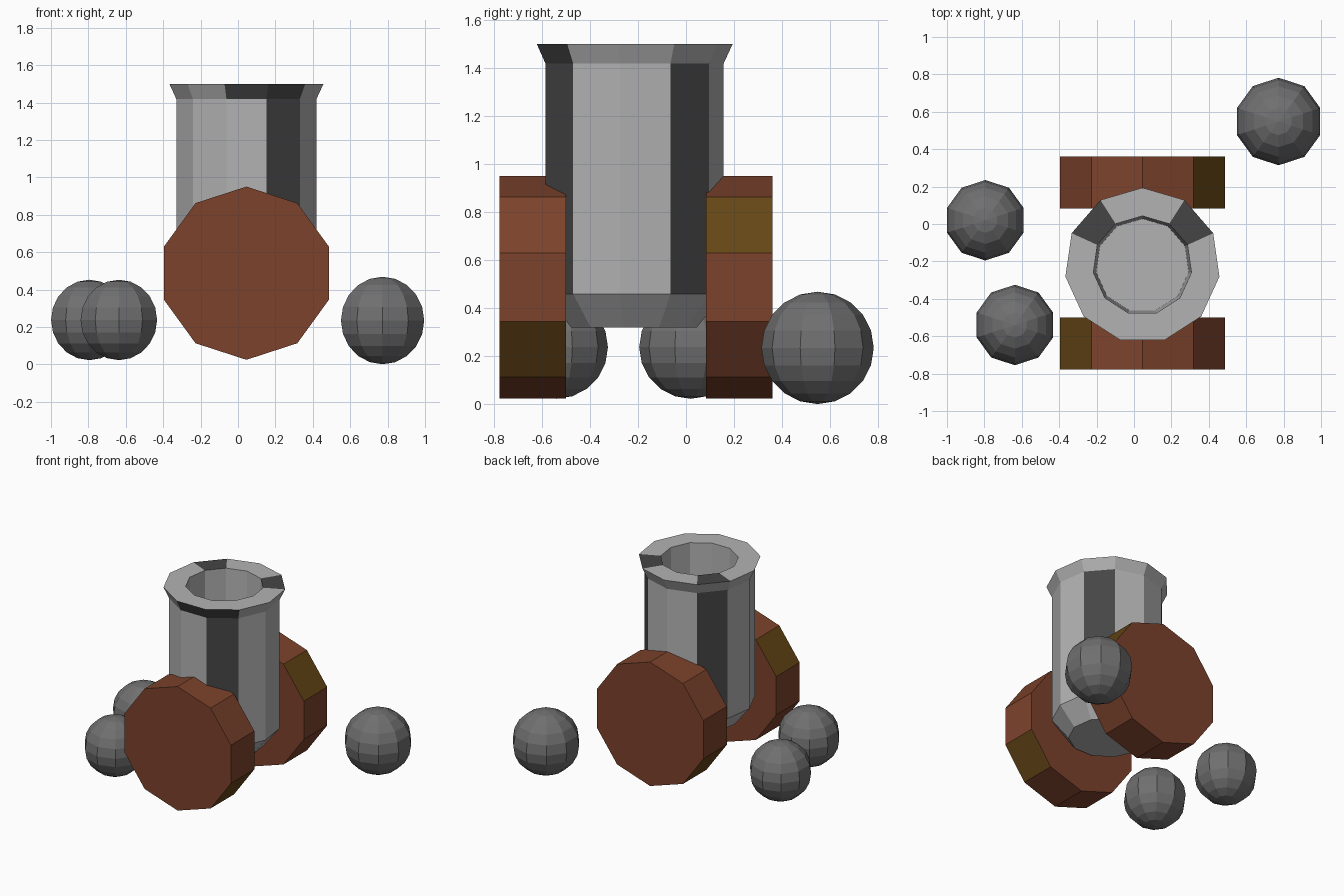
import bpy, bmesh
from math import sin, cos, pi

if "Cube" in bpy.data.objects:
    bpy.data.objects.remove(bpy.data.objects["Cube"])


def material(name, rgb):
    m = bpy.data.materials.new(name)
    m.diffuse_color = (*rgb, 1)
    m.use_nodes = True
    m.node_tree.nodes["Principled BSDF"].inputs["Base Color"].default_value = m.diffuse_color
    return m


STEEL = material("steel", (0.45, 0.45, 0.45))
DARK = material("dark_steel", (0.06, 0.06, 0.06))
IRON = material("iron", (0.16, 0.16, 0.16))
WOOD = material("wood", (0.20, 0.055, 0.025))
OCHRE = material("ochre_wood", (0.13, 0.06, 0.008))


def lathe(name, profile, sides, loc, mats, accents=(), rot=(0, 0, 0)):
    """Faceted revolve of (radius, z) points with a corner at +y.
    accents: (band, side) faces that take the second material."""
    bm = bmesh.new()
    rings = []
    for r, z in profile:
        rings.append([bm.verts.new((r * sin(2 * pi * k / sides),
                                    r * cos(2 * pi * k / sides), z))
                      for k in range(sides)])
    for b in range(len(rings) - 1):
        for k in range(sides):
            j = (k + 1) % sides
            f = bm.faces.new((rings[b][k], rings[b][j],
                              rings[b + 1][j], rings[b + 1][k]))
            f.material_index = int((b, k) in accents)
    # close open ends with a single flat face
    for (r, z), ring in zip((profile[0], profile[-1]), (rings[0], rings[-1])):
        if r > 0:
            bm.faces.new(ring)
    bmesh.ops.remove_doubles(bm, verts=bm.verts, dist=1e-5)
    bmesh.ops.recalc_face_normals(bm, faces=bm.faces)
    me = bpy.data.meshes.new(name)
    bm.to_mesh(me)
    bm.free()
    for m in mats:
        me.materials.append(m)
    ob = bpy.data.objects.new(name, me)
    ob.location = loc
    ob.rotation_euler = rot
    bpy.context.collection.objects.link(ob)
    return ob


# Upright barrel: tapered foot, straight wall, flared rim, hollow bore
lathe("barrel",
      [(0.267, 0.32), (0.379, 0.46), (0.379, 1.42), (0.416, 1.50),
       (0.265, 1.50), (0.25, 0.80)],
      11, (0.045, -0.222, 0), [STEEL, DARK],
      {(1, 1), (1, 4), (1, 9), (2, 4), (2, 5), (3, 1), (3, 9)})

# Ten-sided wooden wheels in front of and behind the barrel
for name, y, marks in (("front_wheel", -0.50, (3, 8)),
                       ("back_wheel", 0.36, (1, 6))):
    lathe(name, [(0.463, 0), (0.463, 0.277)], 10, (0.045, y, 0.488),
          [WOOD, OCHRE], {(0, k) for k in marks}, (pi / 2, 0, 0))

# Cannonballs lying around
for i, (x, y, z, r) in enumerate(((0.773, 0.548, 0.235, 0.234),
                                  (-0.795, 0.02, 0.238, 0.215),
                                  (-0.637, -0.54, 0.238, 0.215))):
    arc = [(r * sin(pi * t / 10) if 0 < t < 10 else 0, -r * cos(pi * t / 10))
           for t in range(11)]
    lathe(f"ball_{i + 1}", arc, 10, (x, y, z), [IRON])
